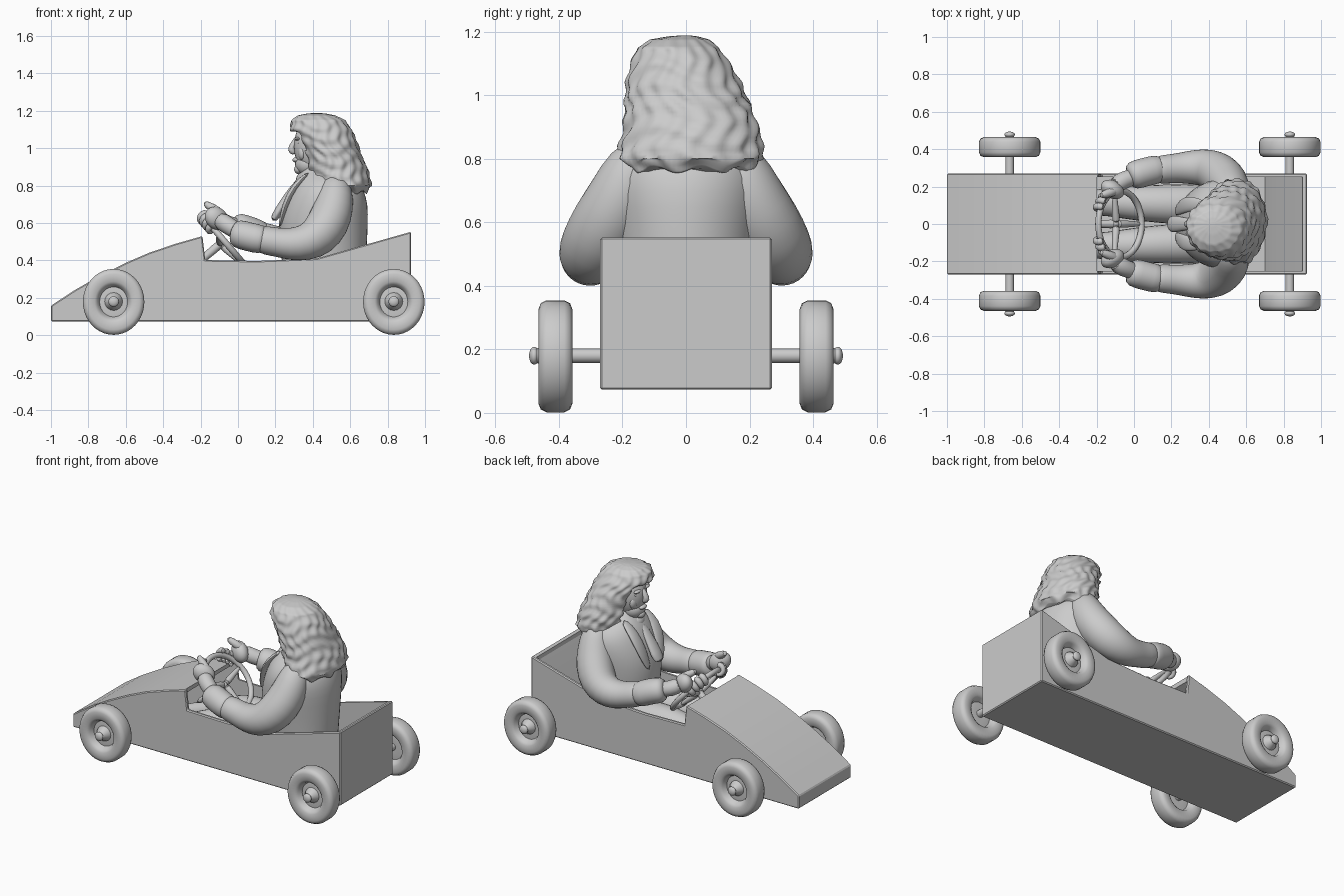
import bpy, bmesh
from math import sin, cos, pi
from mathutils import Vector

if "Cube" in bpy.data.objects:
    bpy.data.objects.remove(bpy.data.objects["Cube"])

grey = bpy.data.materials.new("plain_grey")
grey.use_nodes = True
grey.diffuse_color = (0.6, 0.6, 0.6, 1)
grey.node_tree.nodes["Principled BSDF"].inputs["Base Color"].default_value = (0.6, 0.6, 0.6, 1)


def finish(ob, name, angle=50, subdiv=0):
    ob.name = name
    ob.data.materials.append(grey)
    bpy.ops.object.select_all(action='DESELECT')
    ob.select_set(True)
    bpy.context.view_layer.objects.active = ob
    if subdiv:
        ob.modifiers.new("soften", 'SUBSURF').levels = subdiv
        ob.modifiers["soften"].render_levels = subdiv
    bpy.ops.object.shade_smooth_by_angle(angle=angle * pi / 180)
    return ob


def loft(name, rings, angle=50, subdiv=0):
    """Skin a list of equal closed rings and cap both ends."""
    bm = bmesh.new()
    rows = [[bm.verts.new(p) for p in ring] for ring in rings]
    n = len(rows[0])
    for a, b in zip(rows, rows[1:]):
        for i in range(n):
            j = (i + 1) % n
            bm.faces.new((a[i], a[j], b[j], b[i]))
    bm.faces.new(rows[0])
    bm.faces.new(rows[-1])
    bmesh.ops.recalc_face_normals(bm, faces=bm.faces)
    mesh = bpy.data.meshes.new(name)
    bm.to_mesh(mesh)
    bm.free()
    ob = bpy.data.objects.new(name, mesh)
    bpy.context.collection.objects.link(ob)
    return finish(ob, name, angle, subdiv)


def tube(name, path, radii, ref=(0, 1, 0), sides=12, subdiv=1, flat=1.0):
    """Round bar along a path, with a radius at every point."""
    pts = [Vector(p) for p in path]
    rings = []
    for i, p in enumerate(pts):
        t = pts[min(i + 1, len(pts) - 1)] - pts[max(i - 1, 0)]
        u = t.cross(Vector(ref)).normalized()
        v = t.cross(u).normalized()
        rings.append([p + radii[i] * (flat * cos(2 * pi * k / sides) * u + sin(2 * pi * k / sides) * v)
                      for k in range(sides)])
    return loft(name, rings, 60, subdiv)


def ball(name, loc, scale, rot=(0, 0, 0)):
    bpy.ops.mesh.primitive_uv_sphere_add(segments=24, ring_count=14, location=loc, rotation=rot)
    ob = bpy.context.object
    ob.scale = scale
    return finish(ob, name, 80)


def prism(name, outline, half):
    return loft(name, [[(x, y, z) for x, z in outline] for y in (-half, half)], 20)


# Kart shell: side profile with softened edges, hollowed for the cockpit and footwell
shell = prism("kart_body", [(-1, 0.073), (-1, 0.158), (-0.87, 0.243), (-0.74, 0.317), (-0.6, 0.387),
                            (-0.47, 0.443), (-0.33, 0.49), (-0.19, 0.53), (-0.175, 0.402), (0.1, 0.397),
                            (0.42, 0.41), (0.65, 0.475), (0.925, 0.553), (0.925, 0.073)], 0.27)
hollow = prism("cockpit_cutter", [(-0.75, 0.1), (-0.75, 0.25), (-0.45, 0.41), (-0.2, 0.5), (-0.17, 0.8),
                                  (0.9, 0.8), (0.9, 0.52), (0.76, 0.25), (0.7, 0.1)], 0.252)
hollow.hide_render = True
bpy.context.view_layer.objects.active = shell
edge = shell.modifiers.new("edges", 'BEVEL')
edge.width, edge.limit_method, edge.angle_limit = 0.006, 'ANGLE', 0.7
bpy.ops.object.modifier_apply(modifier="edges")
cut = shell.modifiers.new("cockpit", 'BOOLEAN')
cut.object = hollow
cut.solver = 'EXACT'
bpy.ops.object.modifier_apply(modifier="cockpit")
bpy.data.objects.remove(hollow)
shell.select_set(True)
bpy.ops.object.shade_smooth_by_angle(angle=0.35)

# Axles and slightly tall wheels
half_tyre = [(0.03, 0.012), (0.23, 0.016), (0.45, 0.012), (0.52, 0.04), (0.61, 0.051),
             (0.84, 0.053), (0.94, 0.046), (0.99, 0.028)]
tyre = half_tyre + [(r, -y) for r, y in reversed(half_tyre)]
for end, x in (("front", -0.665), ("rear", 0.833)):
    tube(end + "_axle", [(x, -0.48, 0.18), (x, 0, 0.18), (x, 0.48, 0.18)], [0.023] * 3, (0, 0, 1), 16, 0)
    for side, s in (("left", 1), ("right", -1)):
        loft(f"{end}_{side}_wheel",
             [[(x + 0.166 * r * cos(k * pi / 20), s * (0.411 + y), 0.178 + 0.178 * r * sin(k * pi / 20))
               for k in range(40)] for r, y in tyre], 50)
        tube(f"{end}_{side}_hub", [(x, s * y, 0.18) for y in (0.41, 0.435, 0.455, 0.47)],
             [0.052, 0.046, 0.03, 0.022], (0, 0, 1), 16, 0)
        ball(f"{end}_{side}_axle_nut", (x, s * 0.478, 0.18), (0.028, 0.016, 0.028))

# Steering wheel, spokes and column
tilt = 0.863
hub = Vector((-0.075, 0, 0.505))
normal = Vector((sin(tilt), 0, cos(tilt)))
up = Vector((-cos(tilt), 0, sin(tilt)))
across = Vector((0, 1, 0))
bpy.ops.mesh.primitive_torus_add(location=hub, rotation=(0, tilt, 0), major_radius=0.178,
                                 minor_radius=0.017, major_segments=40, minor_segments=12)
finish(bpy.context.object, "steering_wheel_rim", 80)
for a in (0.25, pi - 0.25, -pi / 2):
    d = across * cos(a) + up * sin(a)
    tube("steering_spoke", [hub - normal * 0.025, hub + d * 0.09 - normal * 0.015, hub + d * 0.175],
         [0.028, 0.018, 0.015], normal, 8)
tube("steering_column", [hub, hub - normal * 0.12, hub - normal * 0.3], [0.03, 0.02, 0.02], across)

# Coat body, from the seat up to the neck
rows = [(0.13, 0.30, 0.66, 0.19), (0.3, 0.25, 0.68, 0.2), (0.45, 0.22, 0.69, 0.215),
        (0.6, 0.215, 0.697, 0.235), (0.7, 0.245, 0.697, 0.245), (0.78, 0.28, 0.675, 0.235),
        (0.84, 0.31, 0.63, 0.18), (0.89, 0.35, 0.55, 0.09), (0.95, 0.36, 0.52, 0.07)]
loft("coat_body", [[((a + b) / 2 + (b - a) / 2 * cos(k * pi / 12), w * sin(k * pi / 12), z)
                    for k in range(24)] for z, a, b, w in rows], 70, 1)
ball("neck_cloth", (0.365, 0, 0.83), (0.055, 0.065, 0.05))
tube("cravat", [(0.325, 0, 0.83), (0.265, 0, 0.75), (0.215, 0, 0.66), (0.185, 0, 0.61)],
     [0.03, 0.035, 0.05, 0.04], flat=0.5)

for side, s in (("left", 1), ("right", -1)):
    # Lapel and leg
    tube(side + "_lapel", [(0.38, s * 0.1, 0.87), (0.3, s * 0.11, 0.8), (0.25, s * 0.095, 0.7),
                           (0.22, s * 0.06, 0.57)], [0.03, 0.042, 0.045, 0.02], flat=0.4)
    tube(side + "_leg", [(0.48, s * 0.1, 0.24), (0.28, s * 0.105, 0.28), (0.02, s * 0.11, 0.31),
                         (-0.12, s * 0.12, 0.29), (-0.35, s * 0.11, 0.2), (-0.5, s * 0.1, 0.17)],
         [0.115, 0.115, 0.1, 0.08, 0.055, 0.045])
    ball(side + "_shoe", (-0.55, s * 0.1, 0.17), (0.1, 0.045, 0.045))
    # Sloping sleeve with folds, then a turned-back cuff; the left forearm sits higher
    lift = 0.035 if s > 0 else 0
    tube(side + "_sleeve", [(0.52, s * 0.11, 0.85), (0.525, s * 0.163, 0.78), (0.515, s * 0.197, 0.69),
                            (0.485, s * 0.245, 0.6), (0.43, s * 0.287, 0.525), (0.36, s * 0.306, 0.492),
                            (0.28, s * 0.302, 0.486), (0.21, s * 0.297, 0.497 + lift / 4),
                            (0.16, s * 0.292, 0.505 + lift / 3), (0.08, s * 0.285, 0.52 + lift)],
         [0.05, 0.092, 0.108, 0.118, 0.114, 0.1, 0.088, 0.078, 0.08, 0.066], sides=16)
    tube(side + "_cuff", [(0.15, s * 0.295, 0.508 + lift / 3), (0.13, s * 0.294, 0.51 + lift / 2),
                          (0.06, s * 0.278, 0.525 + lift), (-0.01, s * 0.258, 0.545 + lift),
                          (-0.03, s * 0.25, 0.55 + lift)],
         [0.06, 0.08, 0.078, 0.08, 0.05], sides=16)
    # Hand closed around the rim
    tube(side + "_wrist", [(0.02, s * 0.26, 0.54 + lift), (-0.06, s * 0.235, 0.59), (-0.11, s * 0.2, 0.625)],
         [0.05, 0.048, 0.052])
    ball(side + "_palm", (-0.115, s * 0.185, 0.625), (0.07, 0.047, 0.058), (0, 0.6, s * -0.5))
    for k in range(4):
        a = 0.55 + 0.18 * k
        out = across * (s * cos(a)) + up * sin(a)
        c = hub + out * 0.178
        loop = [c + 0.034 * (out * cos(b) - normal * sin(b)) for b in (-1.2, -0.2, 0.8, 1.8, 2.8)]
        tube(side + "_finger", loop, [0.021, 0.021, 0.02, 0.018, 0.014], -out.cross(normal), 8)
    tube(side + "_thumb", [(-0.09, s * 0.185, 0.645), (-0.135, s * 0.165, 0.68), (-0.185, s * 0.15, 0.71)],
         [0.032, 0.026, 0.018], sides=8)

# Head and face
ball("head", (0.41, 0, 1.01), (0.112, 0.098, 0.15))
ball("jaw", (0.375, 0, 0.915), (0.07, 0.07, 0.065))
ball("chin", (0.327, 0, 0.886), (0.027, 0.032, 0.025))
ball("lips", (0.311, 0, 0.937), (0.02, 0.032, 0.014))
tube("nose", [(0.318, 0, 1.06), (0.298, 0, 1.025), (0.278, 0, 0.99), (0.308, 0, 0.97)],
     [0.014, 0.017, 0.023, 0.018], sides=10)
for s in (1, -1):
    ball("brow", (0.317, s * 0.042, 1.05), (0.014, 0.035, 0.01))
    ball("eye", (0.326, s * 0.042, 1.027), (0.01, 0.02, 0.01))
    ball("cheek", (0.343, s * 0.05, 0.975), (0.022, 0.03, 0.04))

# Long curled hair: rippled rings (height, front, back, half width, sideways lean)
hair = [(0.765, 0.45, 0.685, 0.19, 0.01), (0.80, 0.4, 0.712, 0.23, 0.012), (0.88, 0.365, 0.695, 0.215, 0.018),
        (0.96, 0.35, 0.66, 0.198, 0.006), (1.04, 0.315, 0.632, 0.178, -0.008), (1.10, 0.28, 0.605, 0.155, -0.018),
        (1.15, 0.288, 0.57, 0.127, -0.025), (1.175, 0.32, 0.52, 0.09, -0.02), (1.185, 0.37, 0.47, 0.045, -0.01),
        (1.189, 0.415, 0.425, 0.004, 0)]
rings = []
for low, high in zip(hair, hair[1:]):
    for step in range(6):
        z, x0, x1, w, lean = [p + (q - p) * step / 6 for p, q in zip(low, high)]
        ring = []
        for k in range(96):
            a = 2 * pi * k / 96
            wave = 1 + 0.025 * sin(16 * a + 2.5 * sin(z * 32)) + 0.022 * sin(z * 95 + 3 * sin(3 * a))
            x = (x0 + x1) / 2 + (x1 - x0) / 2 * cos(a) * wave
            y = w * sin(a) * wave
            if cos(a) < 0 and abs(y) < 0.092 and z < 1.085:
                x = max(x, 0.41)
            drop = 0.01 * sin(8 * a) if z < 0.8 else 0
            ring.append((x, y + lean, z + drop))
        rings.append(ring)
loft("long_hair", rings, 75)
